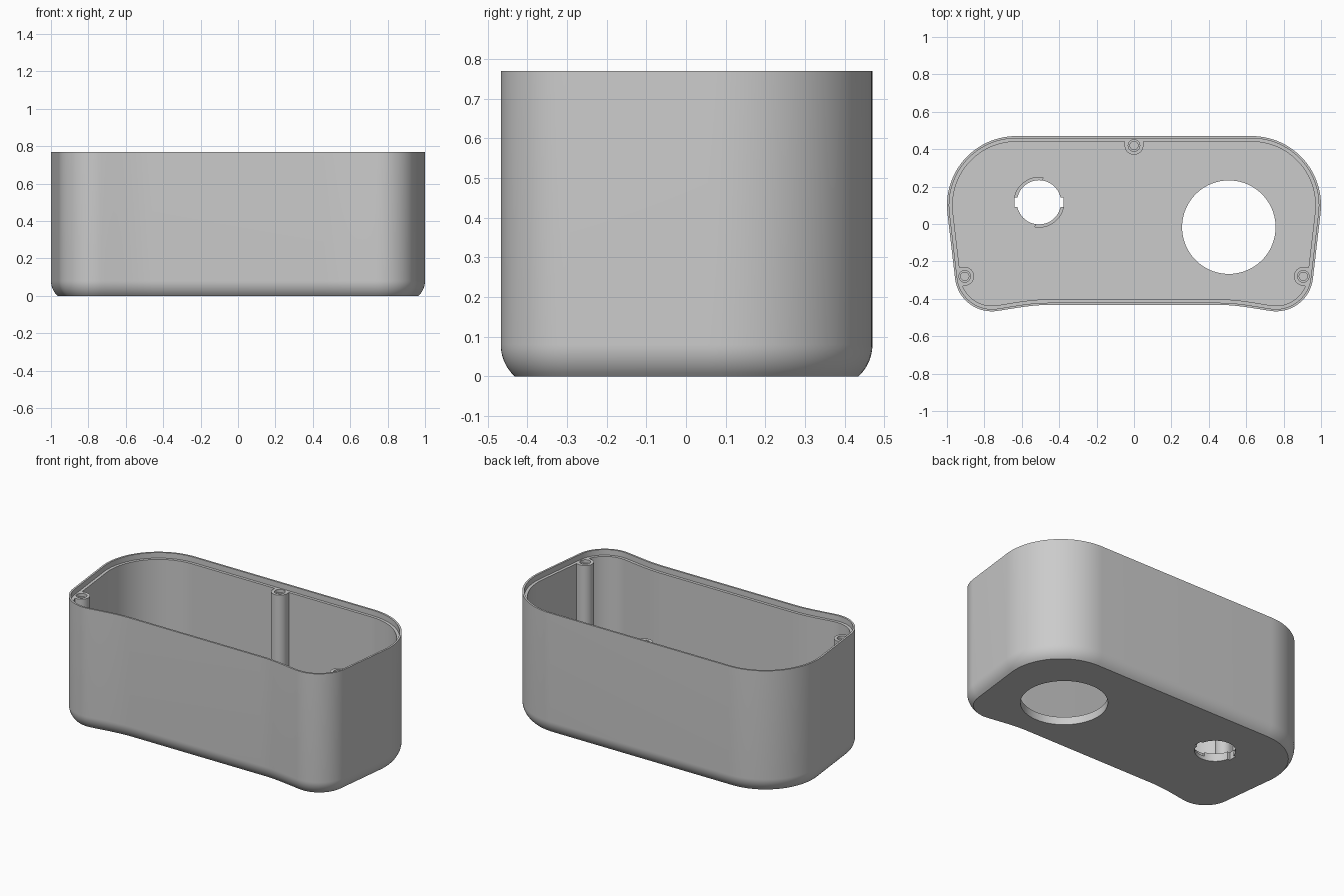
import bpy, bmesh, math
from mathutils import Vector

if "Cube" in bpy.data.objects:
    bpy.data.objects.remove(bpy.data.objects["Cube"])

H, LEDGE, FLOOR = 0.77, 0.735, 0.05
TILT = 7  # lean of the side walls, degrees

grey = bpy.data.materials.new("grey plastic")
grey.diffuse_color = (0.6, 0.6, 0.6, 1)
grey.use_nodes = True
grey.node_tree.nodes["Principled BSDF"].inputs["Base Color"].default_value = grey.diffuse_color


def arc(cx, cy, r, a0, a1, n):
    """Points on an arc, angles in degrees."""
    return [Vector((cx + r * math.cos(math.radians(a0 + (a1 - a0) * i / n)),
                    cy + r * math.sin(math.radians(a0 + (a1 - a0) * i / n))))
            for i in range(n + 1)]


def loft(name, rings):
    """Closed solid through a list of equal rings, capped at both ends."""
    bm = bmesh.new()
    loops = [[bm.verts.new(p) for p in ring] for ring in rings]
    n = len(loops[0])
    for a, b in zip(loops, loops[1:]):
        for i in range(n):
            j = (i + 1) % n
            bm.faces.new((a[i], a[j], b[j], b[i]))
    bm.faces.new(loops[0][::-1])
    bm.faces.new(loops[-1])
    bmesh.ops.recalc_face_normals(bm, faces=bm.faces)
    mesh = bpy.data.meshes.new(name)
    bm.to_mesh(mesh)
    bm.free()
    mesh.materials.append(grey)
    obj = bpy.data.objects.new(name, mesh)
    bpy.context.collection.objects.link(obj)
    return obj


def prism(name, pts, z0, z1):
    return loft(name, [[(p[0], p[1], z) for p in pts] for z in (z0, z1)])


def cylinder(name, x, y, r, z0, z1, n=64):
    return prism(name, arc(x, y, r, 0, 360, n)[:-1], z0, z1)


def combine(target, tool, operation):
    """Apply a boolean and remove the tool object."""
    mod = target.modifiers.new("bool", 'BOOLEAN')
    mod.operation, mod.object, mod.solver = operation, tool, 'EXACT'
    bpy.context.view_layer.objects.active = target
    bpy.ops.object.modifier_apply(modifier=mod.name)
    bpy.data.objects.remove(tool)


# Right half of the outline: big back corner, leaning side, small front corner
half = arc(0.63, 0.10, 0.37, 90, -TILT, 28)
half += arc(0.76, -0.269, 0.198, -TILT, -98, 24)
# Gentle reverse curve into the recessed front face
start, end = half[-1], Vector((0.46, -0.433))
c1 = start + Vector((-0.09, 0.0126))
c2 = end + Vector((0.10, 0))
for i in range(1, 13):
    t = i / 12
    half.append(start * (1 - t) ** 3 + c1 * 3 * t * (1 - t) ** 2
                + c2 * 3 * t * t * (1 - t) + end * t ** 3)
outline = half + [Vector((-p.x, p.y)) for p in reversed(half)]


def inset(d):
    """Outline moved inward by d."""
    n, out = len(outline), []
    for i, p in enumerate(outline):
        e1 = (p - outline[i - 1]).normalized()
        e2 = (outline[(i + 1) % n] - p).normalized()
        t = (e1 + e2).normalized()
        out.append(p + Vector((t.y, -t.x)) * d / max(0.5, t.dot(e1)))
    return out


# Shell: rounded bottom edge, outer wall, thin lip, ledge, inner wall, floor
R = 0.109
section = [(R - math.sqrt(R * R - (0.08 - z) ** 2), z)
           for z in [0.08 * i / 8 for i in range(9)]]
section += [(0, H), (0.012, H), (0.012, LEDGE), (0.03, LEDGE), (0.03, FLOOR)]
shell = loft("enclosure_shell",
             [[(p.x, p.y, z) for p in inset(d)] for d, z in section])

# Screw posts: rounded toward the inside, running into the wall outside
posts = [(0, 0.42, 90), (0.905, -0.28, -TILT), (-0.905, -0.28, 180 + TILT)]
for x, y, out in posts:
    pts = arc(x, y, 0.05, out + 90, out + 270, 24)
    step = Vector((math.cos(math.radians(out)), math.sin(math.radians(out)))) * 0.03
    pts = [pts[0] + step] + pts + [pts[-1] + step]
    combine(shell, prism("screw_post", pts, FLOOR - 0.02, LEDGE), 'UNION')
for x, y, out in posts:
    combine(shell, cylinder("screw_hole", x, y, 0.022, 0.35, 0.9, 32), 'DIFFERENCE')
    combine(shell, cylinder("counterbore", x, y, 0.031, LEDGE - 0.02, 0.9, 32), 'DIFFERENCE')

# Large round opening in the floor
combine(shell, cylinder("large_hole", 0.507, -0.017, 0.25, -0.1, 0.2, 96), 'DIFFERENCE')

# Small twist-lock opening: hole, two side notches, two quarter-turn recesses
kx, ky = -0.508, 0.116
combine(shell, cylinder("small_hole", kx, ky, 0.118, -0.1, 0.2), 'DIFFERENCE')
notch = [(kx + sx * 0.131, ky + sy * 0.026)
         for sx, sy in ((-1, -1), (1, -1), (1, 1), (-1, 1))]
combine(shell, prism("notches", notch, -0.1, 0.2), 'DIFFERENCE')
for a in (81, 261):
    wedge = [Vector((kx, ky))] + arc(kx, ky, 0.133, a, a + 93, 24)
    combine(shell, prism("lock_recess", wedge, 0.025, 0.2), 'DIFFERENCE')

# Smooth walls with crisp edges
bpy.ops.object.select_all(action='DESELECT')
shell.select_set(True)
bpy.context.view_layer.objects.active = shell
bpy.ops.object.shade_smooth_by_angle(angle=math.radians(30))
